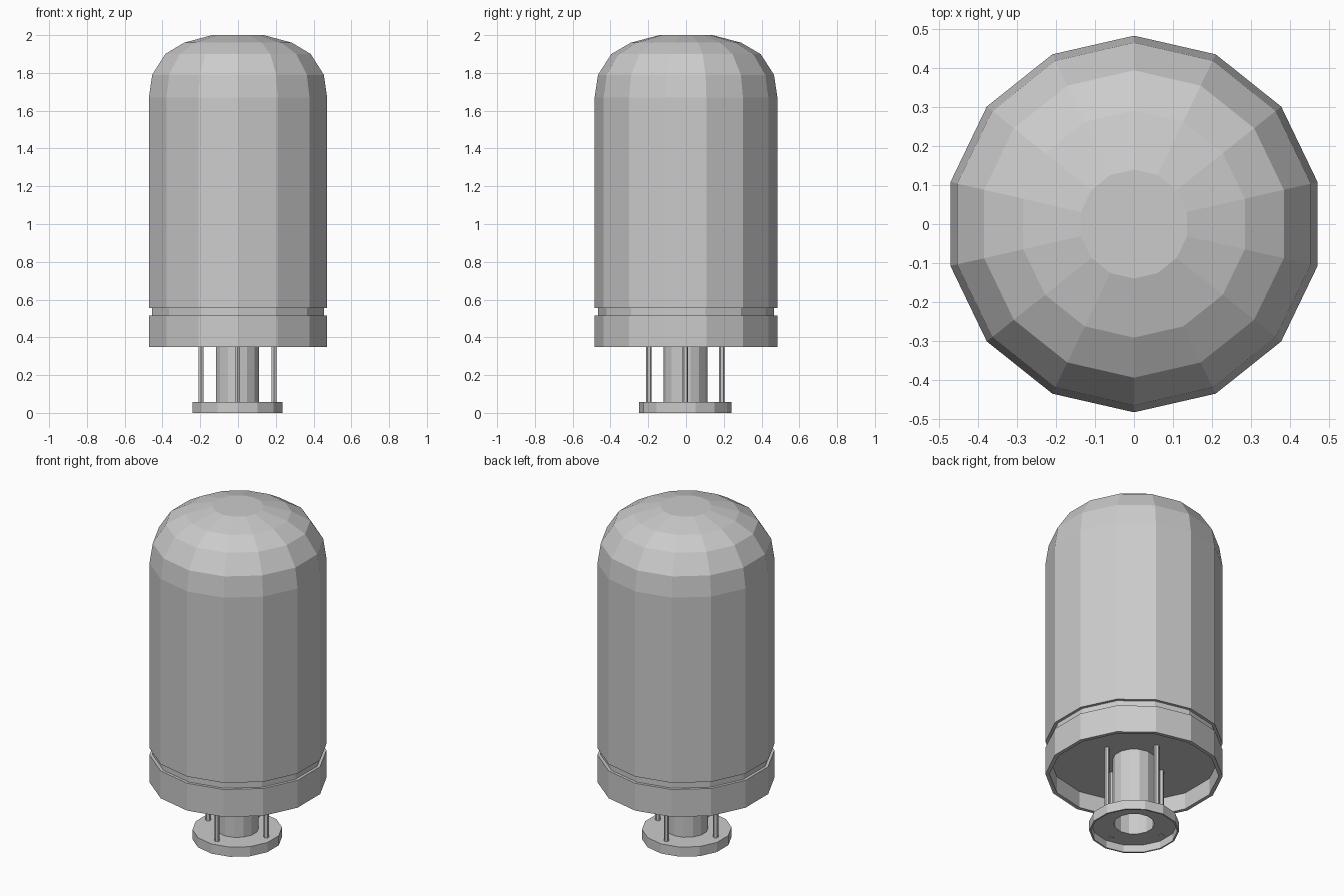
import bpy, bmesh
from math import cos, sin, pi

cube = bpy.data.objects.get("Cube")
if cube:
    bpy.data.objects.remove(cube, do_unlink=True)

grey = bpy.data.materials.new("light grey metal")
grey.use_nodes = True
colour = (0.6, 0.6, 0.6, 1.0)
grey.diffuse_color = colour
grey.node_tree.nodes["Principled BSDF"].inputs["Base Color"].default_value = colour

SIDES = 14


def lathe(name, profile, cap_start=False, cap_end=False, sides=SIDES, at=(0, 0)):
    """Revolve (radius, height) points, listed with the outside on the right."""
    bm = bmesh.new()
    rings = []
    for r, z in profile:
        angles = [pi / 2 + 2 * pi * i / sides for i in range(sides)]
        rings.append([bm.verts.new((r * cos(a), r * sin(a), z)) for a in angles])
    for low, high in zip(rings, rings[1:]):
        for i in range(sides):
            j = (i + 1) % sides
            bm.faces.new((low[i], low[j], high[j], high[i]))
    if cap_start:
        bm.faces.new(reversed(rings[0]))
    if cap_end:
        bm.faces.new(rings[-1])
    mesh = bpy.data.meshes.new(name)
    bm.to_mesh(mesh)
    bm.free()
    mesh.materials.append(grey)
    ob = bpy.data.objects.new(name, mesh)
    ob.location = (at[0], at[1], 0)
    bpy.context.collection.objects.link(ob)
    return ob


R = 0.484       # body radius
NECK = 0.467    # groove radius
PLATE = 0.45    # height of the recessed underside
CX = -0.003     # the stem sits very slightly off centre

# Domed cover
lathe("domed_cover", [(NECK, 0.555), (R, 0.555), (R, 1.67), (0.466, 1.79),
                      (0.395, 1.9), (0.292, 1.96), (0.14, 2.0)], cap_end=True)

# Groove between cover and base
lathe("groove", [(NECK, 0.515), (NECK, 0.555)])

# Base ring with recessed underside
lathe("base_ring", [(0.462, PLATE), (0.462, 0.35), (R, 0.35),
                    (R, 0.515), (NECK, 0.515)], cap_start=True)

# Hollow stem
lathe("stem_pipe", [(0.111, PLATE), (0.111, 0.045), (0.117, 0.045),
                    (0.117, PLATE)], at=(CX, CX))

# Foot flange, hollow underneath
lathe("foot_flange", [(0.117, 0.045), (0.236, 0.045), (0.236, 0), (0.245, 0),
                      (0.245, 0.058), (0.117, 0.058)], at=(CX, CX))

# Four support rods around the stem
for k in range(4):
    a = k * pi / 2
    lathe(f"support_rod_{k + 1}", [(0.0145, 0.042), (0.0145, PLATE)],
          cap_start=True, cap_end=True, sides=6,
          at=(CX + 0.193 * cos(a), CX + 0.193 * sin(a)))
